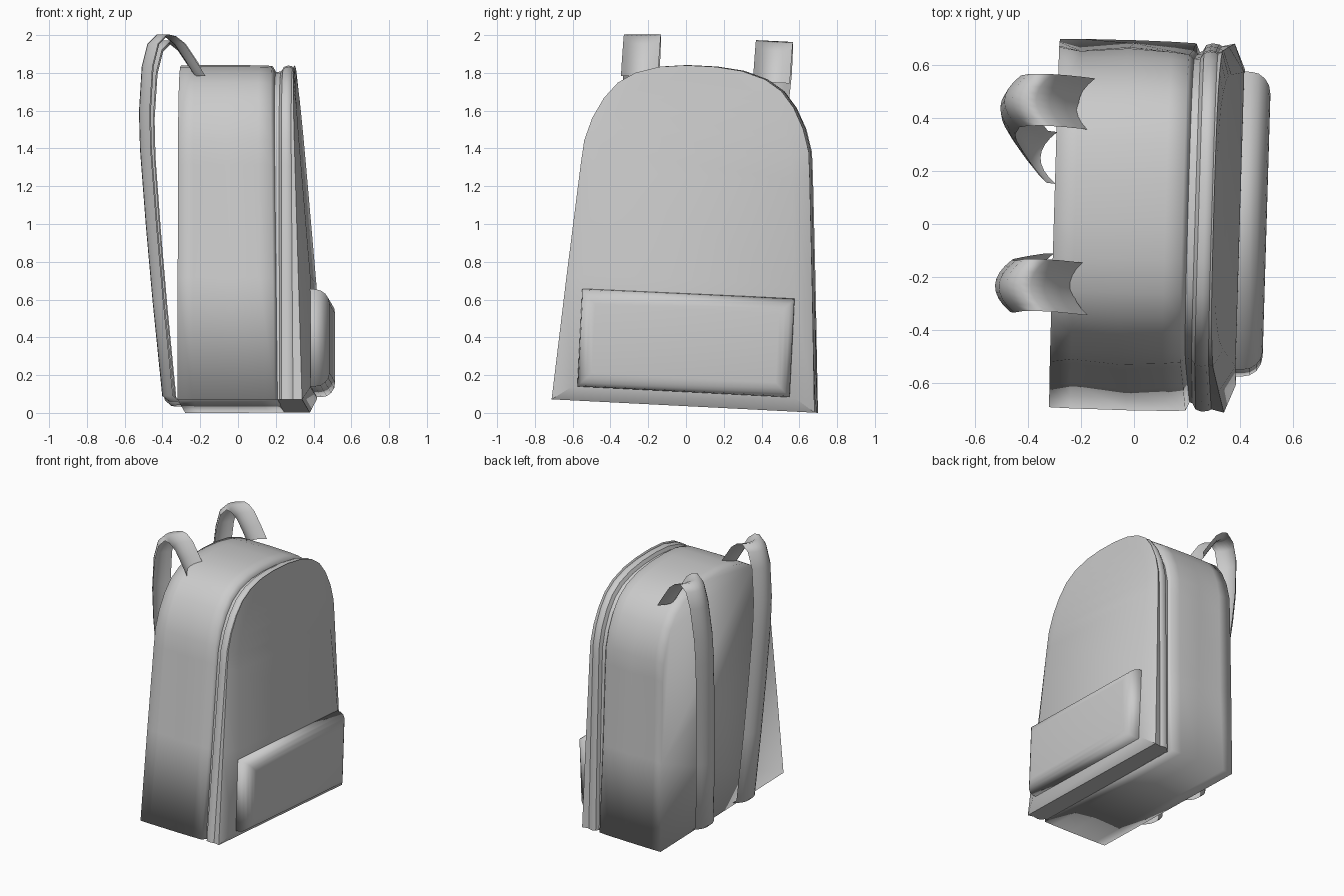
import bpy, bmesh, math
from mathutils import Matrix

cube = bpy.data.objects.get("Cube")
if cube:
    bpy.data.objects.remove(cube)

fabric = bpy.data.materials.new("light_grey_fabric")
fabric.use_nodes = True
GREY = (0.6, 0.6, 0.6, 1)
fabric.diffuse_color = GREY
fabric.node_tree.nodes["Principled BSDF"].inputs["Base Color"].default_value = GREY

# The whole bag leans slightly sideways and is turned a little
LEAN = (Matrix.Translation((0, -0.005, 0.036)) @ Matrix.Rotation(math.radians(-2.9), 4, "X")
        @ Matrix.Rotation(math.radians(-1.7), 4, "Z"))


def finish(name, bm, angle=None):
    bmesh.ops.recalc_face_normals(bm, faces=bm.faces)
    mesh = bpy.data.meshes.new(name)
    bm.to_mesh(mesh)
    bm.free()
    mesh.materials.append(fabric)
    obj = bpy.data.objects.new(name, mesh)
    bpy.context.collection.objects.link(obj)
    obj.matrix_world = LEAN
    bpy.ops.object.select_all(action="DESELECT")
    obj.select_set(True)
    bpy.context.view_layer.objects.active = obj
    if angle:
        bpy.ops.object.shade_smooth_by_angle(angle=math.radians(angle))
    else:
        bpy.ops.object.shade_smooth()
    return obj


# Arched outline, half of it given as (half width, height)
HALF = [(0.70, 0), (0.655, 0.65), (0.61, 1.25), (0.598, 1.38), (0.562, 1.5),
        (0.505, 1.61), (0.435, 1.695), (0.345, 1.752), (0.22, 1.79), (0.08, 1.805)]
ARCH = HALF + [(-w, h) for w, h in reversed(HALF)]
TOP = 1.805


def ring(bm, x_top, x_bottom, inset, pinch=0):
    """One arch at a given depth, shrunk by inset, with pinched flanks."""
    verts = []
    for w, h in ARCH:
        t = h / TOP
        x = x_bottom + (x_top - x_bottom) * t
        narrow = 1 - (inset + pinch * math.sin(math.pi * t)) / 0.7
        verts.append(bm.verts.new((x, w * narrow, h - inset * t)))
    return verts


def loft(bm, rings):
    for a, b in zip(rings, rings[1:]):
        n = len(a)
        for i in range(n):
            bm.faces.new((a[i], a[(i + 1) % n], b[(i + 1) % n], b[i]))


# Main compartment: rear rim, soft hump, then the groove beside the piping
bm = bmesh.new()
shell = [ring(bm, *r) for r in [(-0.30, -0.30, 0.004), (-0.22, -0.22, 0.002, 0.025),
                                (-0.05, 0.0, 0.001), (0.12, 0.14, 0.003, 0.012),
                                (0.185, 0.215, 0.006, 0.02), (0.205, 0.23, 0.04)]]
loft(bm, shell)
bm.faces.new(shell[0])
bm.faces.new(shell[-1])
finish("main_compartment", bm)

# Piping ridge and the bulging front panel
bm = bmesh.new()
front = [ring(bm, *r) for r in [(0.20, 0.225, 0.04), (0.232, 0.24, 0.035), (0.245, 0.252, 0.012),
                                (0.268, 0.275, 0.004), (0.288, 0.302, 0.008),
                                (0.295, 0.312, 0.014), (0.302, 0.36, 0.003)]]
inner = []
for w, h in ARCH:
    z = 0.07 + 0.92 * h
    bulge = min(1, (TOP - z) / 1.17)
    inner.append(bm.verts.new((0.302 + 0.1 * bulge, w * 0.85, z)))
loft(bm, front + [inner])
bm.faces.new(front[0])
# Strips across the panel follow its bend
n = len(inner)
for i in range(n // 2 - 1):
    bm.faces.new((inner[i], inner[i + 1], inner[n - 2 - i], inner[n - 1 - i]))
finish("front_panel", bm, 40)

# Front pocket
bm = bmesh.new()
bmesh.ops.create_cube(bm, size=1)
for v in bm.verts:
    v.co = (0.395 + v.co.x * 0.21, v.co.y * 1.125, 0.34 + v.co.z * 0.53)
    if v.co.x > 0.4 and v.co.z > 0.4:
        v.co.z -= 0.015
edges = [e for e in bm.edges if all(v.co.x > 0.4 for v in e.verts)]
bmesh.ops.bevel(bm, geom=edges, offset=0.075, segments=4, profile=0.5, affect="EDGES")
finish("front_pocket", bm, 95)

# Shoulder straps: bowed ribbons, (x, height) along the path
PATH = [(-0.16, 1.79), (-0.21, 1.87), (-0.27, 1.96), (-0.32, 2.0), (-0.36, 2.01),
        (-0.41, 1.96), (-0.44, 1.84), (-0.455, 1.6), (-0.45, 1.4), (-0.42, 1.0),
        (-0.385, 0.6), (-0.335, 0.1), (-0.30, 0.07)]
ACROSS = 8
ROLL = 0.05
for side, label in ((1, "left"), (-1, "right")):
    bm = bmesh.new()
    rows = []
    for x, z in PATH:
        up = min(1, z / 1.8)
        centre = side * (0.225 + 0.125 * up) + 0.015
        row = []
        for k in range(ACROSS + 1):
            u = 2 * k / ACROSS - 1
            level = z - 0.056 + (ROLL * 0.098 * u if side < 0 else 0)
            row.append(bm.verts.new((x - 0.06 * (1 - u * u), centre + 0.098 * u, level)))
        rows.append(row)
    for a, b in zip(rows, rows[1:]):
        for k in range(ACROSS):
            bm.faces.new((a[k], a[k + 1], b[k + 1], b[k]))
    finish(label + "_shoulder_strap", bm)
